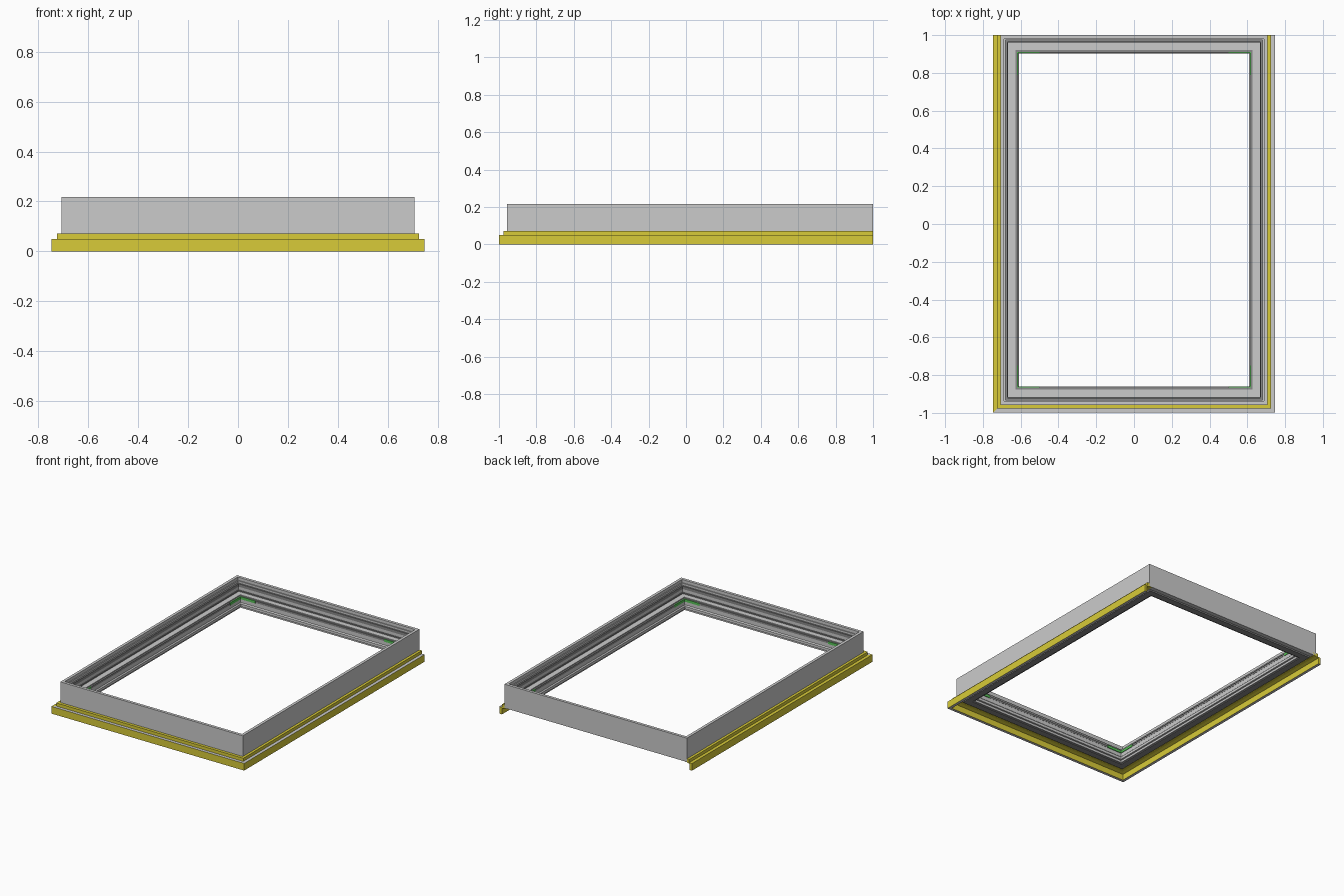
import bpy, bmesh

if "Cube" in bpy.data.objects:
    bpy.data.objects.remove(bpy.data.objects["Cube"])

def colour(name, rgb):
    m = bpy.data.materials.new(name)
    m.diffuse_color = (*rgb, 1)
    m.use_nodes = True
    m.node_tree.nodes["Principled BSDF"].inputs["Base Color"].default_value = m.diffuse_color
    return m

YELLOW = colour("yellow", (0.69, 0.6, 0.04))
GREY = colour("grey", (0.55, 0.55, 0.55))
DARK = colour("dark_grey", (0.25, 0.25, 0.25))
GREEN = colour("green", (0.1, 0.55, 0.1))

def finish(name, bm, mats=()):
    bmesh.ops.recalc_face_normals(bm, faces=bm.faces[:])
    me = bpy.data.meshes.new(name)
    bm.to_mesh(me)
    bm.free()
    for m in mats:
        me.materials.append(m)
    ob = bpy.data.objects.new(name, me)
    bpy.context.collection.objects.link(ob)
    return ob

def sweep(name, hx, y0, y1, profile, closed=True, mats=(), mat_of=None):
    """Mitred sweep of an (inset, z) profile round a rectangle.
    An open sweep leaves out the back side and is cut square at y1."""
    bm = bmesh.new()
    rings = []
    for sx, back in ((-1, True), (-1, False), (1, False), (1, True)):
        ring = []
        for i, z in profile:
            y = (y1 - i if closed else y1) if back else y0 + i
            ring.append(bm.verts.new((sx * (hx - i), y, z)))
        rings.append(ring)
    n = len(profile)
    for k in range(4 if closed else 3):
        a, b = rings[k], rings[(k + 1) % 4]
        for j in range(n):
            f = bm.faces.new((a[j], a[(j + 1) % n], b[(j + 1) % n], b[j]))
            if mat_of:
                f.material_index = mat_of(k, j)
    if not closed:
        bm.faces.new(rings[0])
        bm.faces.new(rings[3])
    return finish(name, bm, mats)

HX, Y0, Y1 = 0.707, -0.957, 1.0

# Outer frame: tall wall, stepped inside down to the ledge
sweep("outer_frame", HX, Y0, Y1, [
    (0, .05), (0, .217), (.02, .217), (.02, .195), (.026, .195), (.026, .178),
    (.035, .178), (.035, .13), (.06, .13), (.06, .05)])

# Inner frame: ledge and the wall round the opening
sweep("inner_frame", HX, Y0, Y1, [
    (.058, .045), (.058, .132), (.08, .132), (.08, .118), (.09, .118),
    (.09, .085), (.097, .078), (.097, .06), (.085, .06), (.085, .045)])

# Dark sealing strips
for name, i0, i1, z0, z1 in (("upper_seal", .024, .036, .16, .18),
                             ("ledge_seal", .034, .04, .128, .138),
                             ("opening_seal", .079, .091, .112, .126)):
    sweep(name, HX, Y0, Y1, [(i0, z0), (i0, z1), (i1, z1), (i1, z0)],
          mats=[DARK], mat_of=lambda k, j: 0)

# Bottom gasket under the frame
sweep("bottom_gasket", HX, Y0, Y1, [(.03, .04), (.03, .052), (.075, .052), (.075, .04)],
      mats=[DARK])

# Yellow flange on three sides, with a hanging lip; some faces are grey
def flange_material(k, j):
    if j == 8 or (j == 1 and k > 0):
        return 1
    return 0

sweep("flange", 0.747, -0.999, 1.0, [
    (0, 0), (0, .05), (.022, .05), (.022, .072), (.06, .072),
    (.06, .048), (.04, .048), (.02, .042), (.02, 0)],
    closed=False, mats=[YELLOW, GREY], mat_of=flange_material)

# Green corner pieces beside the opening
def box(bm, x0, x1, y0, y1, z0, z1):
    r = bmesh.ops.create_cube(bm, size=1)
    for v in r["verts"]:
        v.co = ((x0 + x1) / 2 + v.co.x * (x1 - x0),
                (y0 + y1) / 2 + v.co.y * (y1 - y0),
                (z0 + z1) / 2 + v.co.z * (z1 - z0))

bm = bmesh.new()
for s in (-1, 1):
    xa, xb = sorted((s * .613, s * .619))
    box(bm, xa, xb, .79, .908, .11, .128)
    box(bm, xa, xb, -.865, -.75, .11, .128)
    xa, xb = sorted((s * .5, s * .619))
    for y in (.905, -.866):
        box(bm, xa, xb, y, y + .005, .11, .128)
finish("corner_clips", bm, [GREEN])
